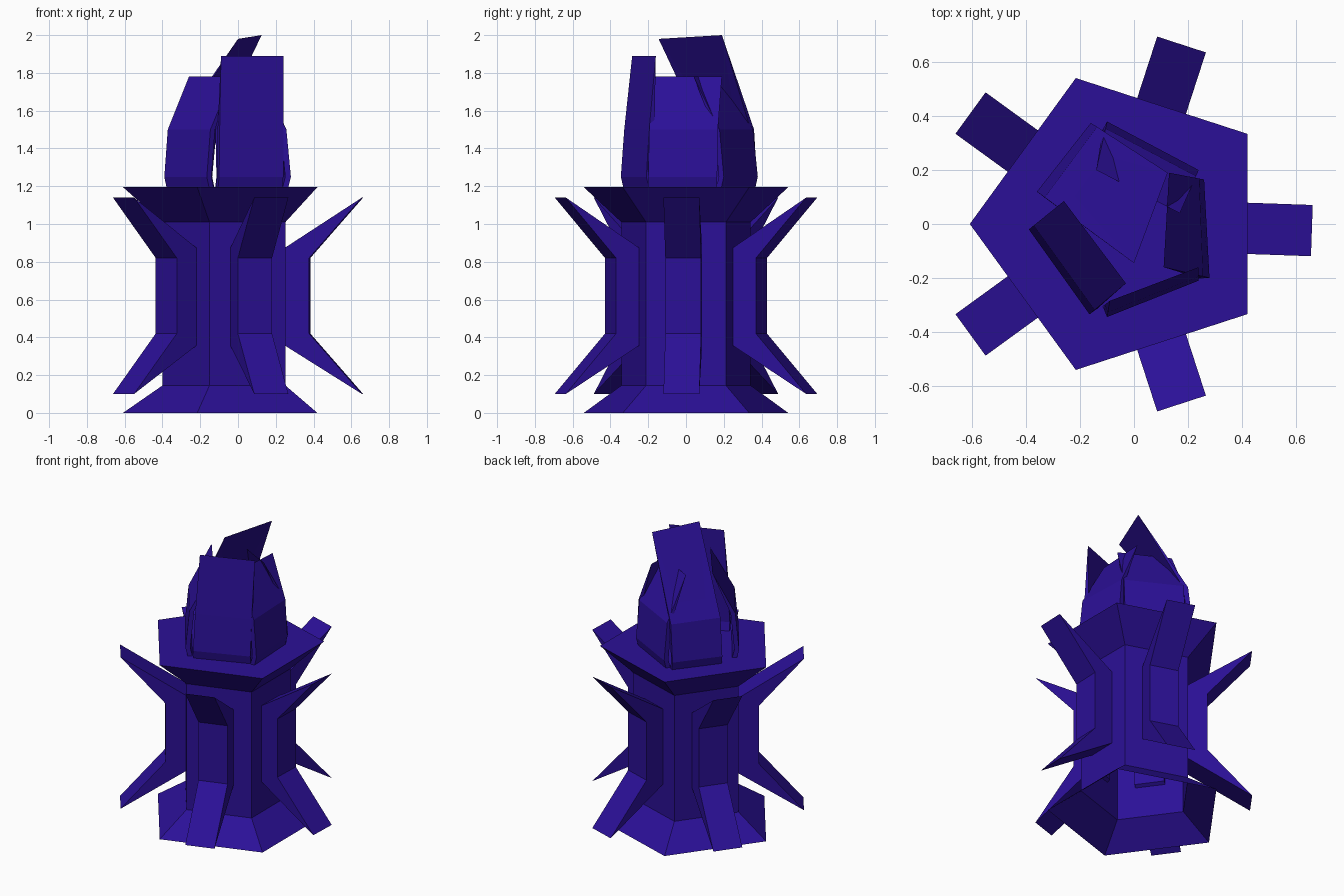
import bpy, bmesh
from math import sin, cos, radians
from mathutils import Vector

if "Cube" in bpy.data.objects:
    bpy.data.objects.remove(bpy.data.objects["Cube"])

CX = -0.04  # axis of the pentagonal pedestal

mat = bpy.data.materials.new("indigo")
mat.diffuse_color = (0.024, 0.005, 0.31, 1)
mat.use_nodes = True
mat.node_tree.nodes["Principled BSDF"].inputs["Base Color"].default_value = mat.diffuse_color


def finish(bm, name, recalc=True):
    if recalc:
        bmesh.ops.recalc_face_normals(bm, faces=bm.faces)
    me = bpy.data.meshes.new(name)
    bm.to_mesh(me)
    bm.free()
    me.materials.append(mat)
    ob = bpy.data.objects.new(name, me)
    bpy.context.collection.objects.link(ob)
    return ob


def loft(bm, rings):
    """Join equal-length closed rings of vertices with quads."""
    for a, b in zip(rings, rings[1:]):
        n = len(a)
        for i in range(n):
            j = (i + 1) % n
            bm.faces.new((a[i], a[j], b[j], b[i]))


# Pedestal: flared pentagon, flat on top, open underneath
bm = bmesh.new()
rings = []
for r, z in [(0.569, 0), (0.36, 0.145), (0.36, 1.01), (0.569, 1.195)]:
    rings.append([bm.verts.new((CX + r * cos(radians(36 + 72 * i)),
                                r * sin(radians(36 + 72 * i)), z)) for i in range(5)])
loft(bm, rings)
bm.faces.new(rings[-1])
finish(bm, "pedestal", recalc=False)

# Side brackets: pointed C-shaped prisms, one on each pentagon side
PROFILE = [(0.27, 0.37), (0.70, 0.10), (0.42, 0.42),
           (0.42, 0.82), (0.70, 1.14), (0.27, 0.86)]
for i, ang in enumerate((-2, 72, 144, 216, 288)):
    bm = bmesh.new()
    out = Vector((cos(radians(ang)), sin(radians(ang)), 0))
    side = Vector((-out.y, out.x, 0))
    ends = []
    for s in (-0.095, 0.095):
        ends.append([bm.verts.new(Vector((CX, 0, z)) + out * r + side * s)
                     for r, z in PROFILE])
    loft(bm, ends)
    for e in ends:
        # split the concave end cap into three convex quads/triangles
        bm.faces.new((e[0], e[1], e[2]))
        bm.faces.new((e[0], e[2], e[3], e[5]))
        bm.faces.new((e[3], e[4], e[5]))
    finish(bm, f"side_bracket_{i + 1}")


# Flame petals: thin plates bending inward to a sharp tip
def petal(name, base, tip, top_z, bend, thick=0.03):
    bm = bmesh.new()
    b = [Vector((x, y, 0)) for x, y in base]
    t = [Vector((x, y, 0)) for x, y in tip]
    along = (b[1] - b[0]).normalized()
    inward = Vector((-along.y, along.x, 0))
    if inward.dot(Vector((CX, 0, 0)) - (b[0] + b[1]) / 2) < 0:
        inward.negate()
    rows = []
    for f, z, push in [(0, 1.17, 0.02), (0, 1.25, 0), (bend, 1.5, 0)]:
        o = [b[k].lerp(t[k], f) + inward * push + Vector((0, 0, z)) for k in (0, 1)]
        rows.append([bm.verts.new(p) for p in
                     (o[0], o[1], o[1] + inward * thick, o[0] + inward * thick)])
    loft(bm, rows)
    bm.faces.new(rows[0])
    dz = top_z if isinstance(top_z, tuple) else (top_z, top_z)
    e = [bm.verts.new(t[k] + Vector((0, 0, dz[k]))) for k in (0, 1)]
    a0, a1, c1, c0 = rows[-1]
    bm.faces.new((a0, a1, e[1], e[0]))
    bm.faces.new((c1, c0, e[0], e[1]))
    bm.faces.new((a1, c1, e[1]))
    bm.faces.new((c0, a0, e[0]))
    finish(bm, name)


petal("front_petal", [(-0.10, -0.345), (0.24, -0.21)],
      [(-0.09, -0.285), (0.24, -0.16)], 1.89, 0.3)
petal("right_petal", [(0.28, -0.20), (0.26, 0.165)],
      [(0.11, -0.16), (0.13, 0.19)], 1.78, 0.14)
petal("back_petal", [(0.24, 0.20), (-0.10, 0.38)],
      [(0.17, 0.04), (-0.14, 0.20)], 1.78, 0.14)
petal("tall_petal", [(-0.16, 0.375), (-0.36, 0.12)],
      [(0.125, 0.19), (0.0, -0.145)], (2.0, 1.98), 0.08)
petal("left_petal", [(-0.39, -0.02), (-0.165, -0.335)],
      [(-0.26, 0.085), (-0.03, -0.22)], 1.78, 0.14)
